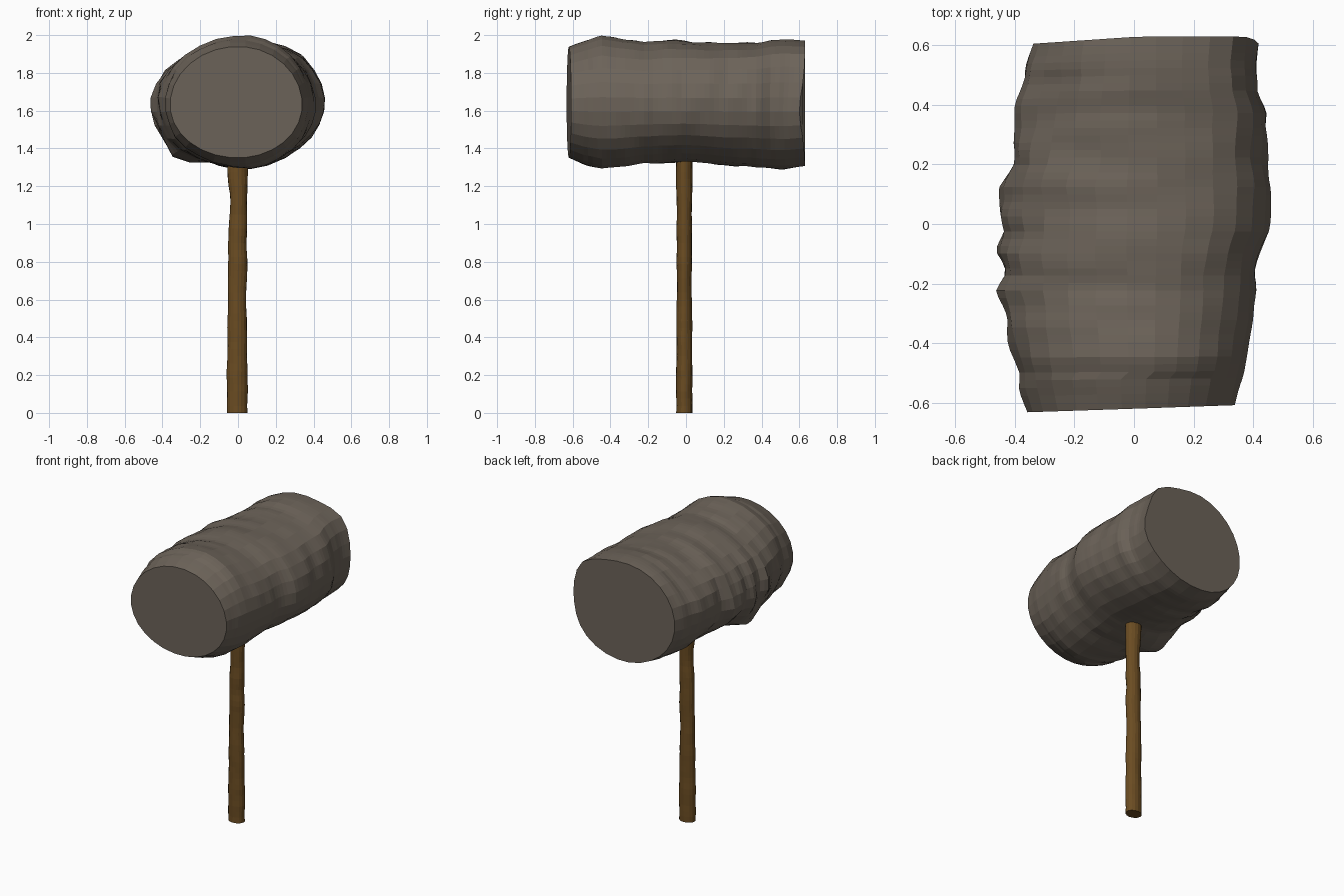
import bpy, bmesh, math
from mathutils import Vector, noise

if "Cube" in bpy.data.objects:
    bpy.data.objects.remove(bpy.data.objects["Cube"])


def material(name, rgb):
    m = bpy.data.materials.new(name)
    m.diffuse_color = (*rgb, 1)
    m.use_nodes = True
    m.node_tree.nodes["Principled BSDF"].inputs["Base Color"].default_value = m.diffuse_color
    return m


stone = material("grey brown stone", (0.15, 0.125, 0.10))
wood = material("brown wood", (0.145, 0.072, 0.016))


def loft(name, rings, mat):
    """Skin a list of closed rings and cap both ends."""
    bm = bmesh.new()
    loops = [[bm.verts.new(p) for p in r] for r in rings]
    n = len(loops[0])
    for a, b in zip(loops, loops[1:]):
        for i in range(n):
            j = (i + 1) % n
            bm.faces.new((a[i], a[j], b[j], b[i]))
    bm.faces.new(loops[0])
    bm.faces.new(loops[-1])
    bmesh.ops.recalc_face_normals(bm, faces=bm.faces)
    me = bpy.data.meshes.new(name)
    bm.to_mesh(me)
    bm.free()
    me.materials.append(mat)
    ob = bpy.data.objects.new(name, me)
    bpy.context.collection.objects.link(ob)
    return ob


def sample(keys, t):
    """Linear interpolation of a table row by its first column."""
    for a, b in zip(keys, keys[1:]):
        if t <= b[0]:
            f = max(0, (t - a[0]) / (b[0] - a[0]))
            return [p + (q - p) * f for p, q in zip(a[1:], b[1:])]
    return keys[-1][1:]


def bump(d, w):
    return math.exp(-(d / w) ** 2)


# Head: y, left, right, bottom, top
HEAD = [(-0.62, -0.36, 0.34, 1.35, 1.94), (-0.54, -0.39, 0.36, 1.315, 1.97),
        (-0.45, -0.405, 0.38, 1.292, 2.0), (-0.32, -0.43, 0.40, 1.305, 1.98),
        (-0.22, -0.455, 0.41, 1.32, 1.965), (-0.17, -0.44, 0.41, 1.32, 1.968),
        (-0.09, -0.46, 0.425, 1.325, 1.975), (-0.02, -0.44, 0.458, 1.33, 1.97),
        (0.12, -0.448, 0.458, 1.32, 1.96), (0.20, -0.41, 0.45, 1.31, 1.96),
        (0.38, -0.395, 0.445, 1.298, 1.96), (0.45, -0.38, 0.415, 1.293, 1.975),
        (0.53, -0.365, 0.41, 1.292, 1.98), (0.62, -0.34, 0.42, 1.305, 1.972)]
SIDES, STEPS = 28, 50
rings = []
for k in range(STEPS + 1):
    y0 = -0.62 + 1.24 * k / STEPS
    l, r, b, t = sample(HEAD, y0)
    cx, cz = 0.03 if y0 > -0.5 else 0.0, 1.63
    inner = min(1, (0.62 - abs(y0)) / 0.12)
    ring = []
    for i in range(SIDES):
        a = math.tau * (i + 0.5) / SIDES
        c, s = math.cos(a), math.sin(a)
        x = cx + c * ((r - cx) if c > 0 else (cx - l))
        z = cz + s * ((t - cz) if s > 0 else (cz - b))
        # lump under the left side, fuller upper right at the back
        low = bump(a - math.radians(228), 0.3) * bump(y0 + 0.17, 0.1)
        x -= 0.05 * low
        z -= 0.06 * low
        full = bump(a - math.radians(45), 0.35) * max(0, min(1, y0 + 0.3))
        x += 0.03 * full
        z += 0.03 * full
        # wrinkles, strongest on the left
        w = noise.noise(Vector((c * 2, y0 * 11, s * 2))) * inner
        w *= 0.022 if c < 0 else 0.011
        x += c * w
        z += s * w * 0.5
        # uneven ends
        back = max(0, y0 / 0.62) ** 6
        front = max(0, -y0 / 0.62) ** 6
        y = y0 + back * (0.01 - 0.03 * bump(z - 1.6, 0.15) * (c > 0)
                         - 0.025 * max(0, -c))
        y += front * 0.012 * c
        ring.append((x, y, z))
    rings.append(ring)
loft("hammer_head", rings, stone)

# Handle: z, x offset, radius in x, radius in y
HANDLE = [(0, -0.004, 0.054, 0.043), (0.22, -0.004, 0.055, 0.043),
          (0.3, -0.004, 0.052, 0.041), (0.48, -0.004, 0.052, 0.042),
          (0.62, -0.006, 0.047, 0.040), (0.7, -0.003, 0.050, 0.037),
          (0.8, 0.0, 0.051, 0.042), (0.88, -0.004, 0.048, 0.039),
          (0.97, -0.001, 0.050, 0.042), (1.06, 0.003, 0.044, 0.039),
          (1.16, 0.003, 0.046, 0.042), (1.26, -0.002, 0.054, 0.043),
          (1.5, -0.002, 0.054, 0.043)]
rings = []
for k in range(41):
    z = 1.5 * k / 40
    ox, rx, ry = sample(HANDLE, z)
    ring = []
    for i in range(16):
        a = math.tau * i / 16
        c, s = math.cos(a), math.sin(a)
        w = 1 + 0.06 * noise.noise(Vector((c, s, z * 12))) * (0 < k)
        ring.append((ox + rx * c * w, -0.009 + ry * s * w, z))
    rings.append(ring)
loft("handle", rings, wood)
